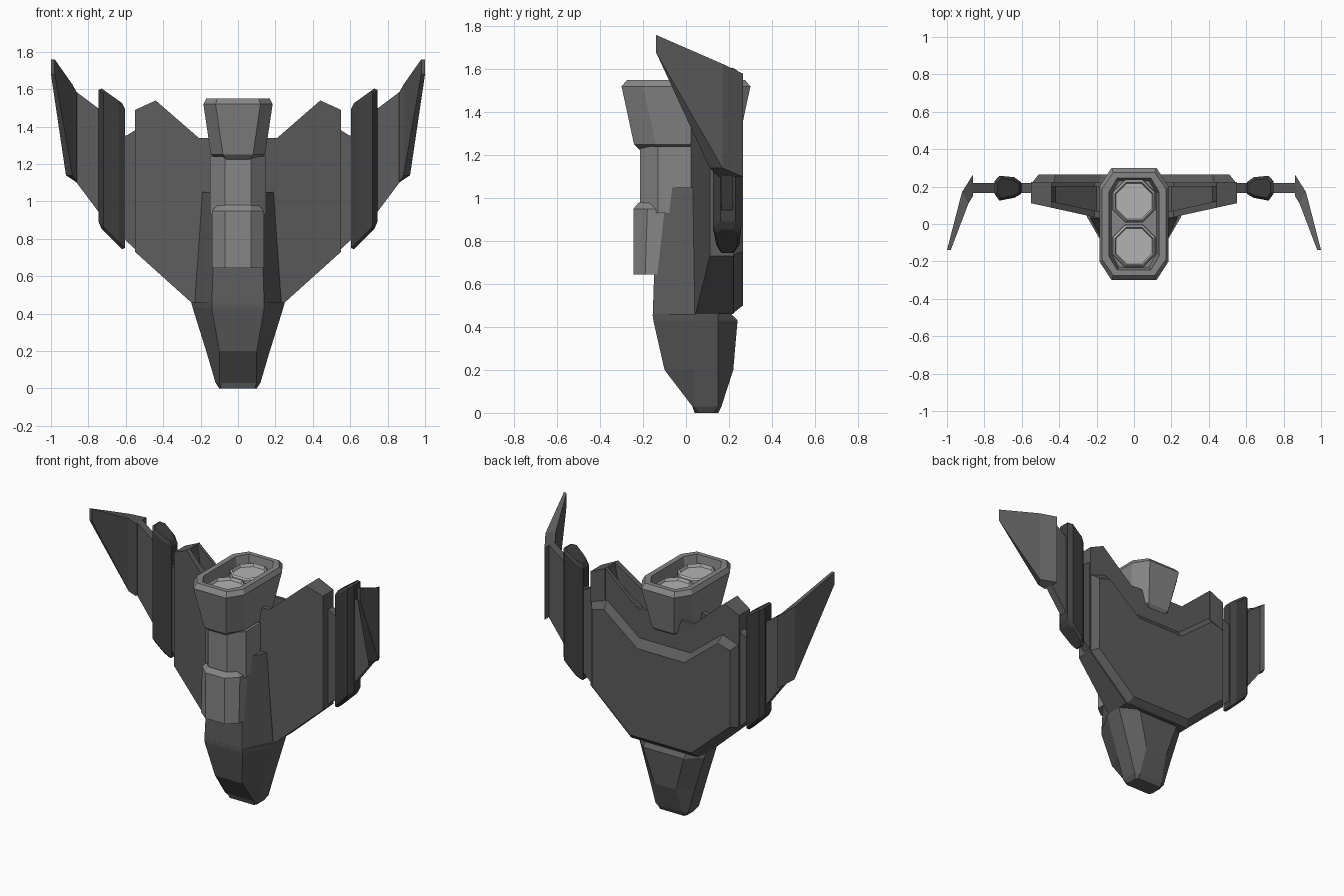
import bpy, bmesh, math
from mathutils import Vector

if "Cube" in bpy.data.objects:
    bpy.data.objects.remove(bpy.data.objects["Cube"])


def material(name, v):
    m = bpy.data.materials.new(name)
    m.diffuse_color = (v, v, v, 1)
    m.use_nodes = True
    m.node_tree.nodes["Principled BSDF"].inputs["Base Color"].default_value = m.diffuse_color
    return m


HULL = material("hull_grey", 0.11)
DARK = material("dark_grey", 0.05)
LIGHT = material("light_grey", 0.24)
PALE = material("pale_grey", 0.45)


def finish(name, bm, mat, mirror=False):
    # drop faces lying on the mirror plane, fix normals, make the object
    if mirror:
        inner = [f for f in bm.faces if all(abs(v.co.x) < 1e-4 for v in f.verts)]
        bmesh.ops.delete(bm, geom=inner, context='FACES')
    bmesh.ops.recalc_face_normals(bm, faces=bm.faces)
    me = bpy.data.meshes.new(name)
    bm.to_mesh(me)
    bm.free()
    me.materials.append(mat)
    ob = bpy.data.objects.new(name, me)
    bpy.context.collection.objects.link(ob)
    if mirror:
        md = ob.modifiers.new("mirror", 'MIRROR')
        md.use_mirror_merge = True
    return ob


def loft(name, rings, mat, mirror=False):
    # skin closed rings of equal point count and cap both ends
    bm = bmesh.new()
    vs = [[bm.verts.new(p) for p in r] for r in rings]
    n = len(vs[0])
    for a, b in zip(vs, vs[1:]):
        for i in range(n):
            j = (i + 1) % n
            bm.faces.new((a[i], a[j], b[j], b[i]))
    bm.faces.new(vs[0])
    bm.faces.new(vs[-1])
    return finish(name, bm, mat, mirror)


def sym(z, half):
    # ring symmetric in x from half-section (x, y) points, at height z
    return [(x, y, z) for x, y in half] + [(-x, y, z) for x, y in reversed(half)]


def octagon(hx, hy, c, z, cy=0.0):
    q = [(c[0], -hy), (hx, -c[1]), (hx, c[1]), (c[0], hy)]
    return sym(z, [(x, y + cy) for x, y in q])


def layer(outline, y):
    # (x, z) outline placed at depth y, where y may depend on x
    return [(x, y(x) if callable(y) else y, z) for x, z in outline]


# nose
loft("nose", [
    sym(0.00, [(.09, .04), (.10, .06), (.10, .13), (.09, .15)]),
    sym(0.03, [(.10, .03), (.12, .035), (.12, .15), (.09, .165)]),
    sym(0.20, [(.10, -.10), (.17, .035), (.17, .15), (.08, .22)]),
    sym(0.43, [(.14, -.152), (.242, .035), (.242, .15), (.15, .24)]),
    sym(0.46, [(.14, -.155), (.25, .035), (.25, .15), (.15, .21)]),
], HULL)

# dorsal spine, stepped up towards the engine
loft("spine", [
    sym(0.45, [(.14, -.155), (.232, .03), (.232, .12)]),
    sym(1.05, [(.12, -.135), (.19, .03), (.19, .12)]),
], HULL)
loft("dorsal_box", [
    sym(0.645, [(.07, -.245), (.14, -.19), (.14, -.07)]),
    sym(0.95, [(.07, -.245), (.14, -.18), (.14, -.04)]),
    sym(0.98, [(.065, -.22), (.11, -.17), (.11, -.04)]),
], LIGHT)
loft("engine_neck", [
    sym(z, [(.07, -.215), (.15, -.13), (.15, .18)]) for z in (0.93, 1.24)
], LIGHT)

# engine housing with recessed mouth
loft("engine_housing", [
    octagon(.09, .21, (.06, .12), 1.22),
    octagon(.145, .242, (.08, .14), 1.25),
    octagon(.185, .30, (.12, .20), 1.52),
    octagon(.17, .275, (.11, .19), 1.55),
    octagon(.135, .245, (.09, .17), 1.55),
    octagon(.12, .23, (.08, .16), 1.45),
], LIGHT)


def nozzle_ring(r, z, cy):
    t = math.tan(math.pi / 8) * r
    return octagon(r, r, (t, t), z, cy)


# twin nozzles
for label, cy in (("front", -.118), ("back", .122)):
    loft(f"nozzle_{label}", [nozzle_ring(r, z, cy) for r, z in
                             ((.115, 1.44), (.112, 1.50), (.102, 1.51), (.095, 1.49))], PALE)

# wing body: front skin, core (leaves a slot at the trailing edge), back skin
outline = [(0, .46), (.25, .46), (.55, .73), (.55, 1.49), (.44, 1.54), (.21, 1.34), (0, 1.34)]
core = outline[:5] + [(.42, 1.42), (.20, 1.22), (0, 1.22)]
front = lambda x: -.01 + .22 * x
loft("wing_front_skin", [layer(outline, front), layer(outline, lambda x: front(x) + .035)], HULL, True)
loft("wing_core", [layer(core, lambda x: front(x) + .03), layer(core, .205)], HULL, True)
loft("wing_back_skin", [layer(outline, .20), layer(outline, .222)], HULL, True)

# raised armour on the back with a chamfered border
low = [(0, .46), (.245, .46), (.55, .735), (.55, 1.30), (.43, 1.34), (.19, 1.15), (0, 1.15)]
high = [(0, .50), (.225, .50), (.51, .75), (.51, 1.26), (.42, 1.285), (.175, 1.09), (0, 1.09)]
loft("back_armour", [layer(low, .215), layer(high, .265)], HULL, True)
# raised outer tips of the back skin
tip = [(.44, 1.30), (.55, 1.28), (.55, 1.49), (.44, 1.54)]
loft("wing_tip_block", [layer(tip, .21), layer(tip, .225)], HULL, True)

# thin outer wing
outer = [(.50, .70), (.61, .80), (.75, .95), (.87, 1.11), (.87, 1.59), (.75, 1.50),
         (.65, 1.45), (.60, 1.35), (.52, 1.40)]
loft("outer_wing", [layer(outer, .165), layer(outer, .218)], HULL, True)

# swept winglet
loft("winglet", [[(xo, yo, z0), (xo, yo, z1), (xi, yi, z1), (xi, yi, z0)]
                 for xo, yo, xi, yi, z0, z1 in (
                     (.86, .265, .86, .15, 1.10, 1.58),
                     (.92, .17, .885, .11, 1.14, 1.625),
                     (1.0, -.14, .98, -.14, 1.68, 1.76))], HULL, True)

# long pods with slanted, bevelled ends
section = [(.605, .16), (.605, .225), (.64, .25), (.72, .258),
           (.745, .23), (.745, .16), (.72, .125), (.64, .14)]


def pod_ring(scale, base, slope, dz):
    pts = [(.675 + (x - .675) * scale, .19 + (y - .19) * scale) for x, y in section]
    return [(x, y, base + (x - .605) * slope + dz) for x, y in pts]


loft("wing_pod", [pod_ring(.78, .73, 1.0, 0), pod_ring(1, .73, 1.0, .02),
                  pod_ring(1, 1.51, .72, -.015), pod_ring(.78, 1.51, .72, .005)], DARK, True)

# centre the model in depth and sit it on the ground (already true by construction)
bpy.context.view_layer.update()
